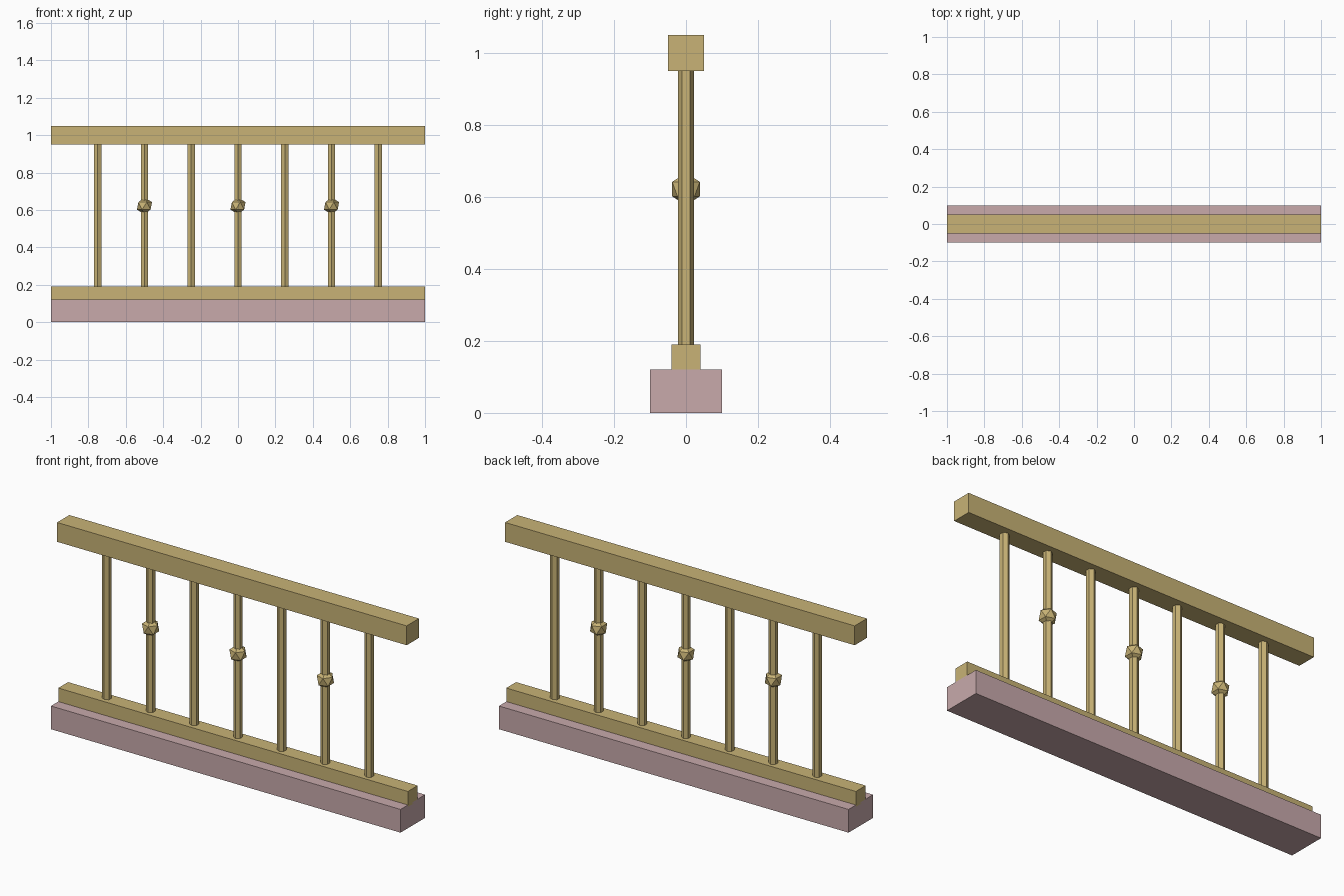
import bpy
import bmesh
from mathutils import Matrix

cube = bpy.data.objects.get("Cube")
if cube:
    bpy.data.objects.remove(cube, do_unlink=True)


def material(name, color):
    mat = bpy.data.materials.new(name)
    mat.use_nodes = True
    mat.diffuse_color = color
    mat.node_tree.nodes["Principled BSDF"].inputs["Base Color"].default_value = color
    return mat


gold = material("warm gold", (0.58, 0.45, 0.18, 1))
pink = material("dusty pink", (0.58, 0.40, 0.41, 1))


def finish(bm, name, mat):
    mesh = bpy.data.meshes.new(name)
    bm.to_mesh(mesh)
    bm.free()
    mesh.materials.append(mat)
    obj = bpy.data.objects.new(name, mesh)
    bpy.context.collection.objects.link(obj)
    return obj


def beam(name, depth, bottom, top, mat):
    """Full-length box between two heights."""
    bm = bmesh.new()
    place = Matrix.Translation((0, 0, (bottom + top) / 2))
    bmesh.ops.create_cube(bm, size=1, matrix=place @ Matrix.Diagonal((2, depth, top - bottom, 1)))
    return finish(bm, name, mat)


def baluster(name, x):
    """Six-sided upright bar."""
    bm = bmesh.new()
    bmesh.ops.create_cone(bm, cap_ends=True, segments=6, radius1=0.022, radius2=0.022,
                          depth=0.8, matrix=Matrix.Translation((x, 0, 0.57)))
    return finish(bm, name, gold)


def knob(name, x):
    """Faceted bead around a bar."""
    bm = bmesh.new()
    bmesh.ops.create_icosphere(bm, subdivisions=1, radius=0.045,
                               matrix=Matrix.Translation((x, 0, 0.622)))
    return finish(bm, name, gold)


# Plinth and rails
beam("plinth", 0.2, 0, 0.12, pink)
beam("bottom_rail", 0.08, 0.11, 0.19, gold)
beam("top_rail", 0.1, 0.95, 1.05, gold)

# Uprights, with a bead on every second one
for i in range(7):
    x = (i - 3) * 0.25
    baluster(f"baluster_{i + 1}", x)
    if i % 2:
        knob(f"knob_{i + 1}", x)
